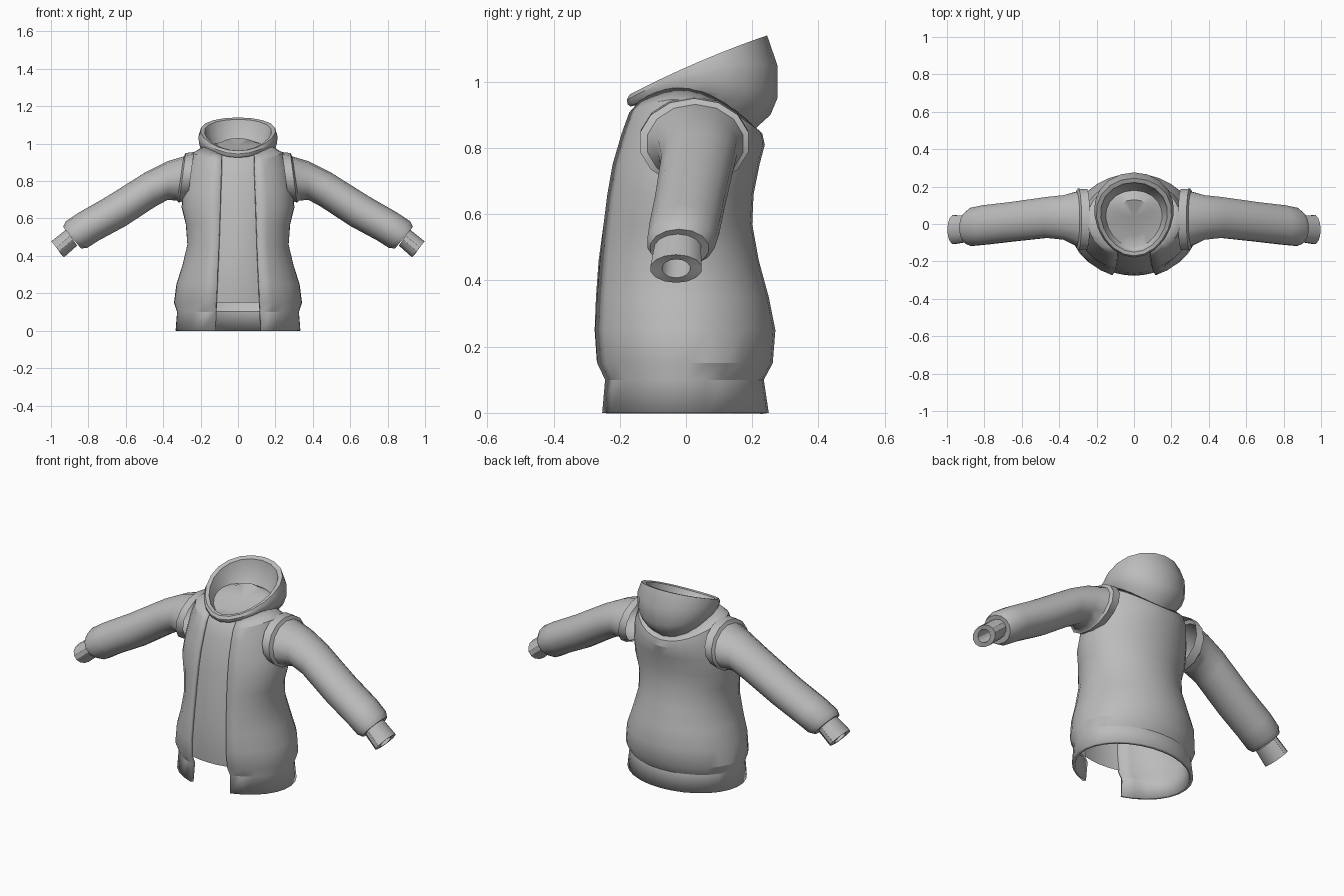
import bpy, math
from mathutils import Vector

cube = bpy.data.objects.get("Cube")
if cube:
    bpy.data.objects.remove(cube)

fabric = bpy.data.materials.new("grey_fabric")
fabric.use_nodes = True
GREY = (0.5, 0.5, 0.5, 1)
fabric.diffuse_color = GREY
fabric.node_tree.nodes["Principled BSDF"].inputs["Base Color"].default_value = GREY


def loft(name, rings, closed=True, cap=False, angle=28, mirror=False, thick=0):
    """Skin a list of equally long point rings."""
    n = len(rings[0])
    verts = [p for r in rings for p in r]
    faces = []
    for i in range(len(rings) - 1):
        for j in range(n if closed else n - 1):
            k = (j + 1) % n
            faces.append((i * n + j, i * n + k, (i + 1) * n + k, (i + 1) * n + j))
    if cap:
        centre = sum(rings[-1], Vector()) / n
        verts.append(centre)
        base = (len(rings) - 1) * n
        faces += [(base + j, base + (j + 1) % n, len(verts) - 1) for j in range(n)]
    mesh = bpy.data.meshes.new(name)
    mesh.from_pydata(verts, [], faces)
    mesh.materials.append(fabric)
    ob = bpy.data.objects.new(name, mesh)
    bpy.context.collection.objects.link(ob)
    bpy.ops.object.select_all(action='DESELECT')
    ob.select_set(True)
    bpy.context.view_layer.objects.active = ob
    bpy.ops.object.shade_smooth_by_angle(angle=math.radians(angle))
    if thick:
        mod = ob.modifiers.new("thickness", 'SOLIDIFY')
        mod.thickness = thick
        mod.offset = -1
    if mirror:
        ob.modifiers.new("mirror", 'MIRROR')
    return ob


def hoop(row, angles, egg=0.0, shrink=0.0):
    """Tilted oval: half width, front y, back y, then front, side and back height."""
    a, yf, yb, zf, zs, zb = row
    pts = []
    for t in angles:
        c = math.cos(t)
        x = (a - shrink) * math.sin(t) * (1 - egg * c)
        y = (yf + yb) / 2 - ((yb - yf) / 2 - shrink) * c
        z = zs + (zf - zb) / 2 * c + ((zf + zb) / 2 - zs) * c * c
        pts.append(Vector((x, y, z)))
    return pts


def spread(start, end, count):
    return [start + (end - start) * i / count for i in range(count + 1)]


# Torso, open down the front
torso = [(a, f, b, z, z, z) for a, f, b, z in (
    (.335, -.272, .25, 0), (.327, -.262, .235, .1), (.343, -.285, .262, .15),
    (.33, -.292, .27, .25), (.298, -.288, .25, .35), (.272, -.28, .22, .46),
    (.28, -.265, .2, .57), (.302, -.25, .204, .66), (.295, -.234, .222, .75))]
torso += [(.275, -.207, .238, .84, .87, .81),
          (.25, -.185, .23, .9, .945, .845),
          (.19, -.16, .205, .93, .98, .865)]


def opening(row):
    return math.asin((.125 - .04 * row[3]) / row[0])


loft("torso", [hoop(r, spread(opening(r), 2 * math.pi - opening(r), 26)) for r in torso],
     closed=False, angle=25, thick=.018)

# Inset panel behind the front opening
loft("front_panel", [hoop(r, spread(-opening(r) - .08, opening(r) + .08, 6), shrink=.016)
                     for r in torso[2:]], closed=False)

# Hood with rolled rim and sunken inside
hood = [(.185, -.15, .2, .93, .965, .85),
        (.2, -.168, .255, .925, .975, .9),
        (.208, -.176, .276, .932, 1.0, .95),
        (.212, -.179, .276, .945, 1.035, 1.05),
        (.2, -.17, .245, .962, 1.06, 1.14),
        (.178, -.15, .222, .963, 1.055, 1.13),
        (.165, -.138, .215, .945, 1.02, 1.06),
        (.15, -.125, .18, .94, .985, 1.0),
        (.1, -.06, .13, .955, .985, 1.03)]
loop = spread(0, 2 * math.pi, 20)[:-1]
loft("hood", [hoop(r, loop, egg=.12) for r in hood], cap=True, angle=40)


def cuff_ring(row, sides=14):
    """Sleeve section from its top and bottom points, depth centre and half depth."""
    xt, zt, xb, zb, yc, hd = row
    top, low = Vector((xt, yc, zt)), Vector((xb, yc, zb))
    mid, up = (top + low) / 2, (top - low) / 2
    return [mid + up * math.cos(t) + Vector((0, -hd * math.sin(t), 0))
            for t in spread(0, 2 * math.pi, sides)[:-1]]


# Sleeves with a raised armhole seam
sleeve = [(.235, .955, .27, .7, .025, .165), (.28, .95, .315, .685, .025, .168),
          (.29, .932, .325, .695, .028, .148), (.38, .905, .375, .7, .035, .122),
          (.49, .85, .44, .665, .035, .112), (.7, .718, .6, .56, .012, .108),
          (.85, .632, .745, .482, -.005, .108), (.92, .585, .808, .442, -.015, .104),
          (.935, .555, .84, .44, -.02, .09), (.92, .54, .86, .465, -.025, .06)]
loft("sleeves", [cuff_ring(r) for r in sleeve], angle=40, mirror=True)

# Hollow cuffs
cuff = [(.92, .54, .86, .455, -.025, .072), (.998, .478, .93, .393, -.03, .079),
        (.982, .464, .946, .408, -.03, .043), (.91, .52, .875, .465, -.025, .043)]
loft("cuffs", [cuff_ring(r) for r in cuff], cap=True, mirror=True)
